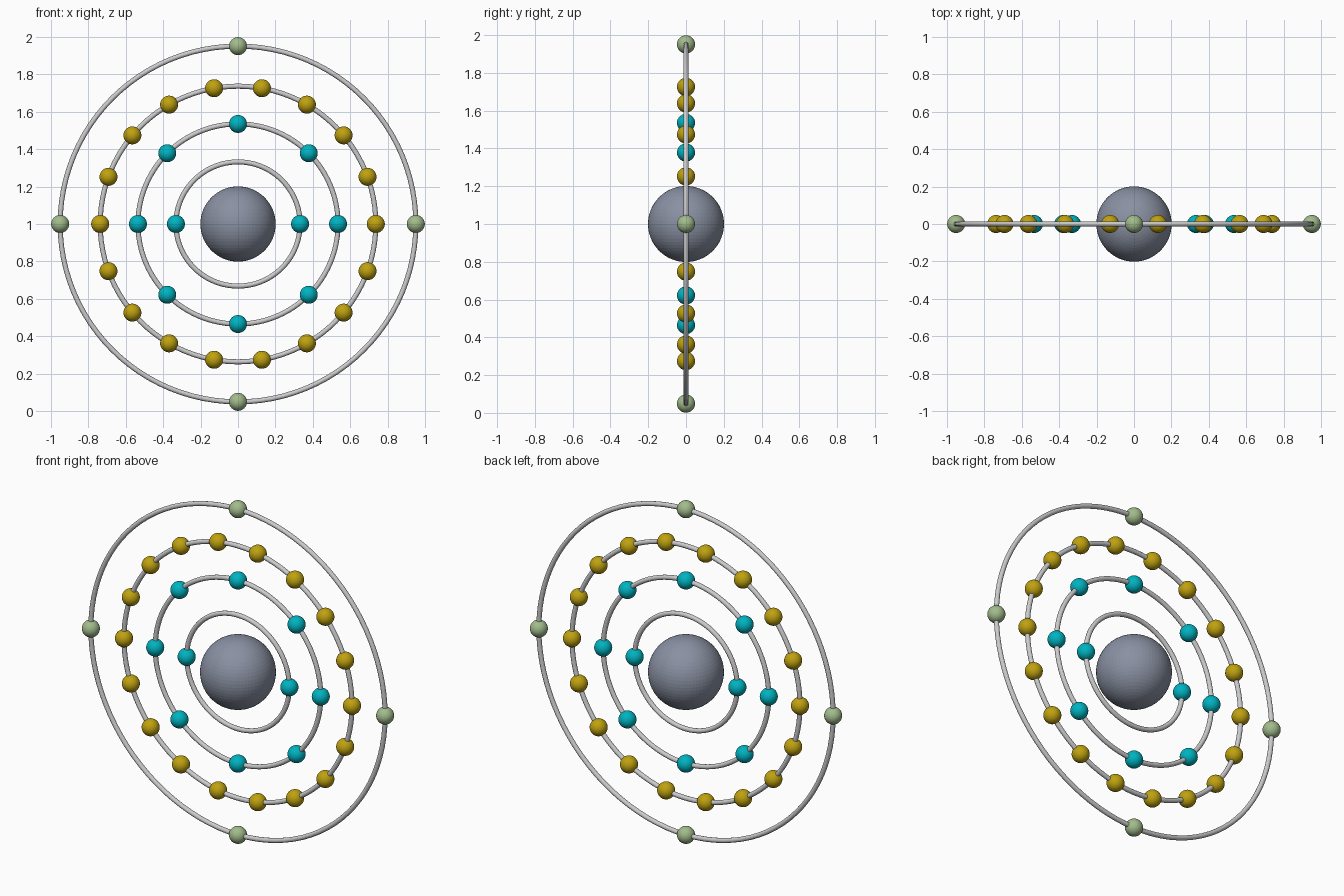
import bpy
from math import radians, cos, sin, tau

if "Cube" in bpy.data.objects:
    bpy.data.objects.remove(bpy.data.objects["Cube"])

CENTRE_Z = 1.0
NUCLEUS_R = 0.201
ELECTRON_R = 0.048
TUBE_R = 0.0135


def material(name, rgb):
    mat = bpy.data.materials.new(name)
    mat.diffuse_color = (*rgb, 1)
    mat.use_nodes = True
    mat.node_tree.nodes["Principled BSDF"].inputs["Base Color"].default_value = mat.diffuse_color
    return mat


slate = material("slate", (0.25, 0.28, 0.36))
teal = material("teal", (0.0, 0.45, 0.53))
gold = material("gold", (0.52, 0.36, 0.005))
sage = material("sage", (0.36, 0.5, 0.26))


def finish(name, mat=None, smooth=True):
    obj = bpy.context.object
    obj.name = name
    if smooth:
        bpy.ops.object.shade_smooth()
    if mat:
        obj.data.materials.append(mat)
    return obj


# Nucleus: finely faceted ball
bpy.ops.mesh.primitive_uv_sphere_add(segments=64, ring_count=32, radius=NUCLEUS_R,
                                     location=(0, 0, CENTRE_Z))
finish("nucleus", slate, smooth=False)

# Shells: ring radius, electron count, electron colour
shells = [(0.332, 2, teal), (0.535, 8, teal), (0.737, 18, gold), (0.951, 4, sage)]

for s, (radius, count, mat) in enumerate(shells, 1):
    # Upright orbit ring facing the front
    bpy.ops.mesh.primitive_torus_add(major_radius=radius, minor_radius=TUBE_R,
                                     major_segments=96, minor_segments=12,
                                     location=(0, 0, CENTRE_Z),
                                     rotation=(radians(90), 0, 0))
    finish(f"orbit_ring_{s}")

    # Electrons evenly spaced, sharing one mesh per shell
    bpy.ops.mesh.primitive_uv_sphere_add(segments=32, ring_count=16, radius=ELECTRON_R)
    first = finish(f"electron_{s}_1", mat)
    for i in range(count):
        ball = first
        if i:
            ball = bpy.data.objects.new(f"electron_{s}_{i + 1}", first.data)
            bpy.context.collection.objects.link(ball)
        a = tau * i / count
        ball.location = (radius * cos(a), 0, CENTRE_Z + radius * sin(a))
